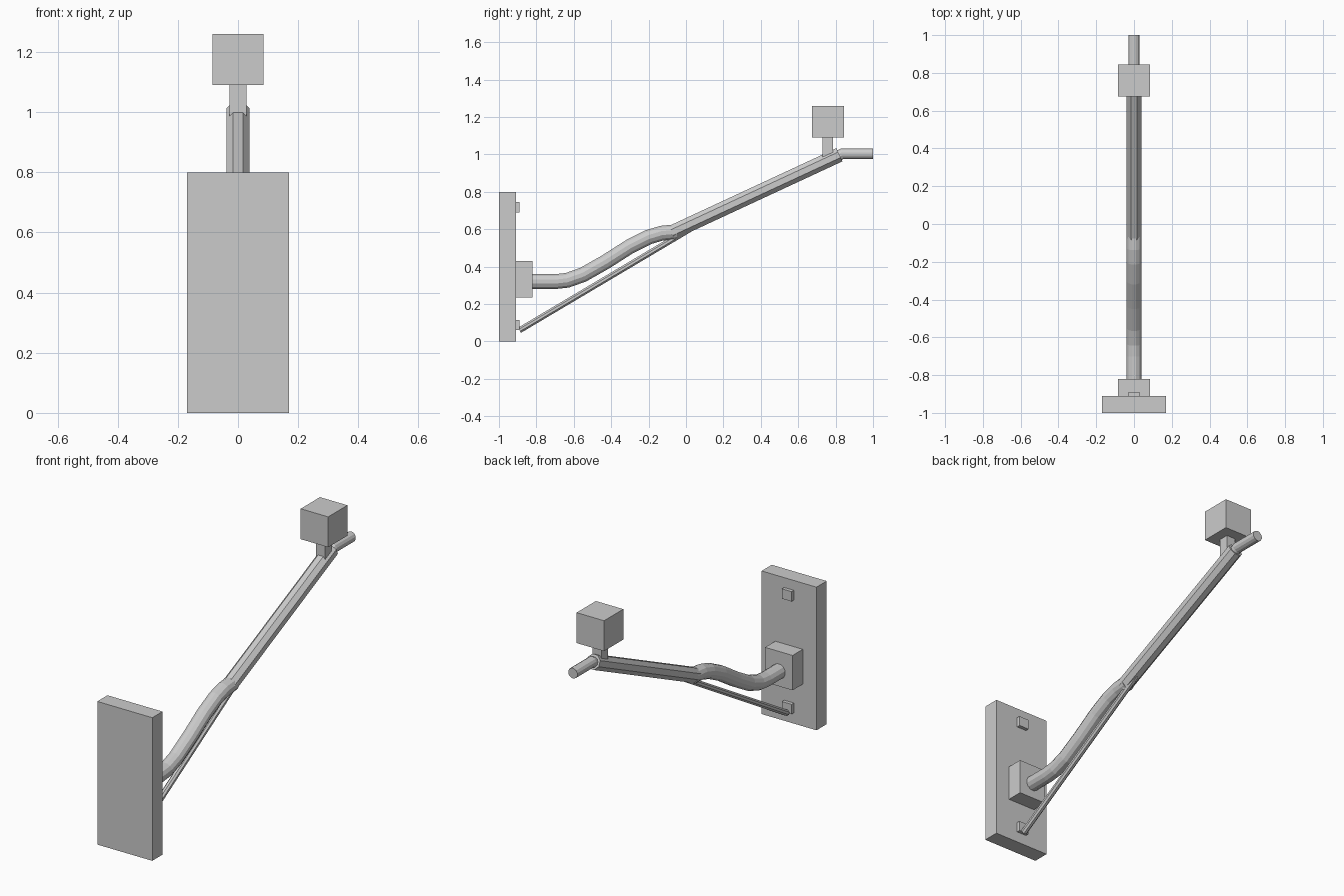
import bpy, bmesh, math
from mathutils import Vector

if "Cube" in bpy.data.objects:
    bpy.data.objects.remove(bpy.data.objects["Cube"])

# One plain metal colour
grey = bpy.data.materials.new("plain grey")
grey.use_nodes = True
COLOUR = (0.6, 0.6, 0.6, 1)
grey.diffuse_color = COLOUR
grey.node_tree.nodes["Principled BSDF"].inputs["Base Color"].default_value = COLOUR


def finish(name, bm):
    bmesh.ops.recalc_face_normals(bm, faces=bm.faces)
    mesh = bpy.data.meshes.new(name)
    bm.to_mesh(mesh)
    bm.free()
    mesh.materials.append(grey)
    obj = bpy.data.objects.new(name, mesh)
    bpy.context.collection.objects.link(obj)
    return obj


def box(name, half_width, y0, y1, z0, z1):
    """Block centred on x = 0, spanning the given y and z ranges."""
    bm = bmesh.new()
    bmesh.ops.create_cube(bm, size=1)
    for v in bm.verts:
        v.co = (v.co.x * 2 * half_width,
                (y0 + y1) / 2 + v.co.y * (y1 - y0),
                (z0 + z1) / 2 + v.co.z * (z1 - z0))
    return finish(name, bm)


def tube(name, path, radius, sides):
    """Faceted tube along a (y, z) path in the centre plane, mitred at bends."""
    bm = bmesh.new()
    pts = [Vector((0, y, z)) for y, z in path]
    steps = [(b - a).normalized() for a, b in zip(pts, pts[1:])]
    rings = []
    for i, p in enumerate(pts):
        before, after = steps[max(i - 1, 0)], steps[min(i, len(steps) - 1)]
        along = (before + after).normalized()
        up = Vector((0, -along.z, along.y)) / along.dot(before)
        ring = []
        for k in range(sides):
            a = math.tau * (k + 0.5) / sides
            offset = Vector((math.sin(a), 0, 0)) + up * math.cos(a)
            ring.append(bm.verts.new(p + offset * radius))
        rings.append(ring)
    for r0, r1 in zip(rings, rings[1:]):
        for k in range(sides):
            n = (k + 1) % sides
            bm.faces.new((r0[k], r0[n], r1[n], r1[k]))
    bm.faces.new(rings[0])
    bm.faces.new(rings[-1])
    return finish(name, bm)


# Wall mount
box("mounting_plate", 0.17, -1, -0.91, 0, 0.8)
box("pipe_socket", 0.085, -0.91, -0.82, 0.235, 0.43)
for name, z in (("lower_lug", 0.06), ("upper_lug", 0.69)):
    box(name, 0.03, -0.91, -0.89, z, z + 0.055)

# Curved pipe, straight arm and tip
tube("curved_pipe", [(-0.83, 0.32), (-0.7, 0.32), (-0.635, 0.327), (-0.55, 0.357),
                     (-0.43, 0.425), (-0.3, 0.508), (-0.2, 0.558),
                     (-0.13, 0.579), (-0.05, 0.587)], 0.041, 12)
tube("straight_arm", [(-0.08, 0.58), (0.82, 0.998)], 0.042, 8)
tube("arm_tip", [(0.74, 0.958), (0.835, 1.003), (1, 1.003)], 0.029, 12)

# Diagonal brace under the arm
tube("brace", [(-0.89, 0.06), (0.02, 0.6)], 0.017, 8)

# Head on a short neck
box("head_neck", 0.028, 0.73, 0.785, 0.97, 1.1)
box("head_box", 0.085, 0.675, 0.845, 1.09, 1.26)
